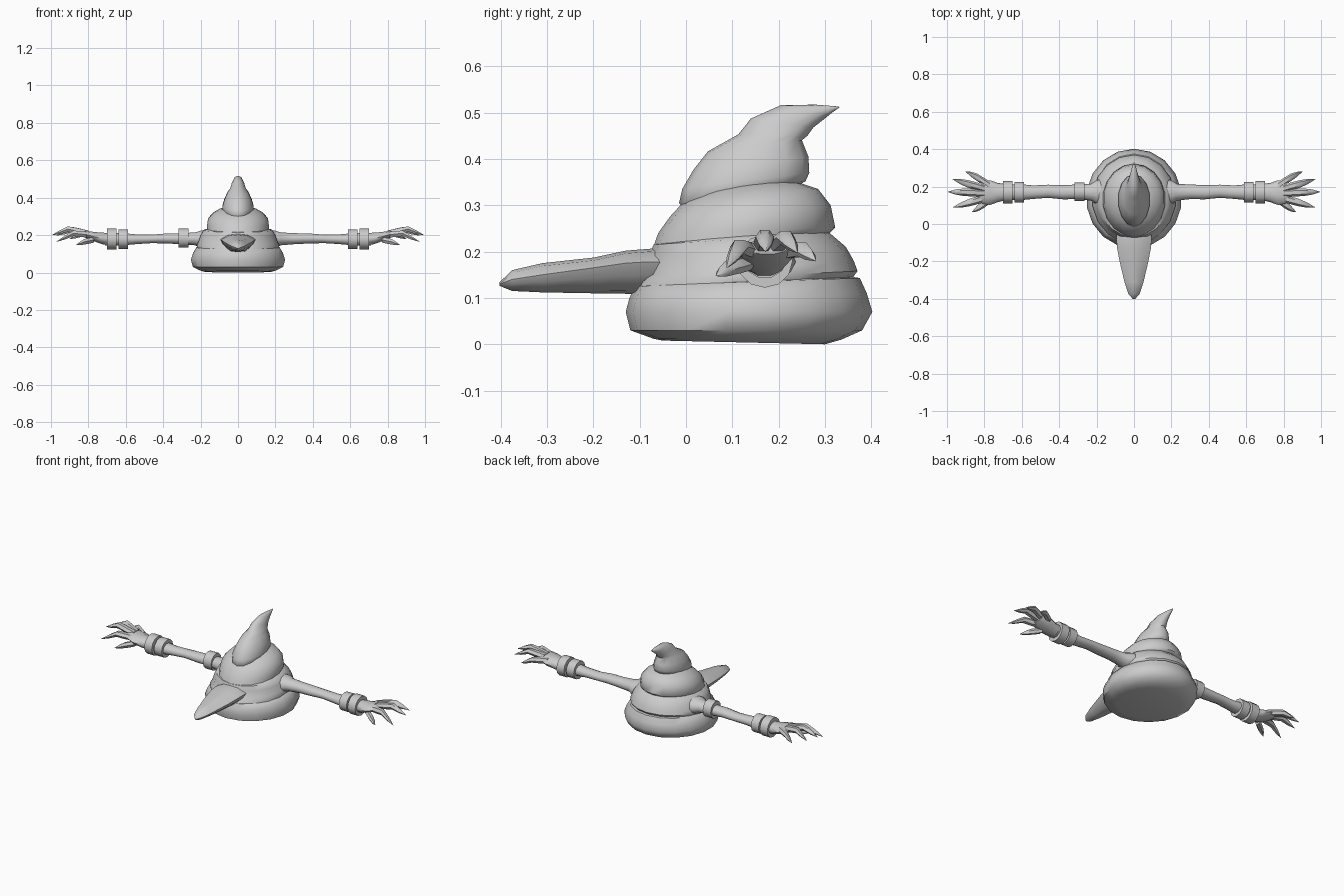
import bpy, bmesh, math
from mathutils import Vector

grey = bpy.data.materials.new("warm_grey")
grey.diffuse_color = (0.6, 0.6, 0.6, 1)


def loft(name, rings, angle=50):
    """Skin a list of equal-length point rings and cap both ends."""
    bm = bmesh.new()
    vs = [[bm.verts.new(p) for p in r] for r in rings]
    n = len(vs[0])
    for a, b in zip(vs, vs[1:]):
        for i in range(n):
            j = (i + 1) % n
            bm.faces.new((a[i], a[j], b[j], b[i]))
    bm.faces.new(vs[0][::-1])
    bm.faces.new(vs[-1])
    bmesh.ops.recalc_face_normals(bm, faces=bm.faces)
    me = bpy.data.meshes.new(name)
    bm.to_mesh(me)
    bm.free()
    me.materials.append(grey)
    ob = bpy.data.objects.new(name, me)
    bpy.context.collection.objects.link(ob)
    bpy.ops.object.select_all(action='DESELECT')
    ob.select_set(True)
    bpy.context.view_layer.objects.active = ob
    bpy.ops.object.shade_smooth_by_angle(angle=math.radians(angle))
    return ob


def coil(name, rows, n=18):
    """Tilted rings: front y, front z, back y, back z, half width."""
    rings = []
    for yf, zf, yb, zb, hx in rows:
        ring = []
        for i in range(n):
            t = 2 * math.pi * i / n
            k = (1 - math.cos(t)) / 2
            ring.append((hx * math.sin(t), yf + (yb - yf) * k, zf + (zb - zf) * k))
        rings.append(ring)
    return loft(name, rings)


def tube(name, path, n=10, mirror=False, angle=50):
    """Limb along +x: centre x, y, z, then half width in y and in z."""
    s = -1 if mirror else 1
    rings = [[(s * x, y + ry * math.cos(2 * math.pi * i / n),
               z + rz * math.sin(2 * math.pi * i / n)) for i in range(n)]
             for x, y, z, ry, rz in path]
    return loft(name, rings, angle)


# Stacked coils of the body
coil("base_coil", [(-.05, .008, .30, .0, .18), (-.07, .012, .335, .01, .205),
                   (-.12, .03, .38, .03, .245), (-.13, .07, .402, .07, .256),
                   (-.122, .10, .39, .11, .243), (-.11, .125, .375, .143, .225),
                   (-.06, .135, .33, .15, .18)])
coil("second_coil", [(-.08, .09, .33, .12, .19), (-.115, .10, .35, .13, .212),
                     (-.105, .135, .37, .158, .224), (-.088, .15, .362, .18, .215),
                     (-.08, .19, .345, .21, .203), (-.07, .215, .31, .24, .185),
                     (-.03, .225, .27, .255, .14)])
coil("third_coil", [(-.06, .19, .27, .225, .14), (-.074, .20, .31, .24, .165),
                    (-.06, .24, .322, .252, .168), (-.035, .275, .312, .30, .163),
                    (-.01, .302, .285, .335, .135), (.03, .325, .235, .352, .10),
                    (.06, .335, .20, .356, .07)])
coil("peak_coil", [(.0, .285, .22, .33, .06), (-.015, .305, .258, .352, .082),
                   (-.008, .335, .266, .37, .086), (.015, .375, .264, .405, .075),
                   (.047, .416, .25, .44, .058), (.113, .453, .262, .45, .042),
                   (.14, .487, .275, .468, .034), (.205, .516, .297, .485, .022),
                   (.28, .517, .313, .498, .012), (.33, .513, .331, .511, .001)], 14)

# Long nose, ridged at the sides: y, top z, side z, bottom z, half width
nose = []
for y, zt, zs, zb, w in [(.02, .21, .175, .11, .09), (-.08, .206, .178, .108, .094),
                         (-.13, .202, .175, .109, .09), (-.20, .187, .165, .11, .077),
                         (-.31, .175, .15, .112, .051), (-.375, .16, .14, .115, .03),
                         (-.402, .134, .13, .126, .005)]:
    nose.append([(0, y, zt), (w * .55, y, zt - .006), (w, y, zs), (w * .85, y, zs * .6 + zb * .4),
                 (w * .45, y, zb + .006), (0, y, zb), (-w * .45, y, zb + .006),
                 (-w * .85, y, zs * .6 + zb * .4), (-w, y, zs), (-w * .55, y, zt - .006)])
loft("nose", nose)

# Finger paths: root, knuckle and tip points
fingers = {
    "thumb": [(.77, .13, .175), (.82, .095, .165), (.865, .065, .148)],
    "index_finger": [(.79, .14, .20), (.88, .115, .21), (.97, .088, .165)],
    "middle_finger": [(.80, .165, .21), (.91, .17, .232), (.995, .172, .20)],
    "ring_finger": [(.80, .19, .21), (.89, .215, .23), (.97, .24, .198)],
    "little_finger": [(.77, .205, .20), (.84, .25, .205), (.90, .28, .18)],
}

for mirror, side in ((False, "right"), (True, "left")):
    tube(side + "_arm", [(.14, .17, .175, .075, .05), (.20, .17, .178, .065, .048),
                         (.23, .17, .18, .045, .036), (.30, .172, .181, .039, .031),
                         (.38, .17, .182, .038, .028), (.46, .175, .18, .035, .024),
                         (.54, .17, .178, .036, .027), (.60, .17, .178, .042, .033),
                         (.66, .17, .178, .042, .035), (.71, .17, .178, .044, .036)],
         mirror=mirror)
    # Palm flares out and flattens towards the knuckles
    tube(side + "_palm", [(.69, .17, .178, .044, .035), (.73, .168, .183, .052, .032),
                          (.77, .168, .192, .066, .026), (.81, .17, .203, .062, .021),
                          (.83, .175, .208, .045, .014)], mirror=mirror)
    for name, pts in fingers.items():
        a, b, c = (Vector(p) for p in pts)
        tube(side + "_" + name,
             [(*a, .021, .017), (*a.lerp(b, .6), .021, .018), (*b, .020, .017),
              (*b.lerp(c, .5), .014, .012), (*c, .001, .001)], 6, mirror)
    # Paired wrist bands
    for k, (x0, x1, r) in enumerate(((.588, .638, .055), (.65, .70, .06))):
        tube(f"{side}_wrist_band_{k + 1}",
             [(x0, .17, .179, r * .8, r * .75), (x0, .17, .179, r, r * .95),
              (x1, .17, .179, r, r * .95), (x1, .17, .179, r * .8, r * .75)], 12, mirror)

# Single upper arm band
tube("upper_arm_band", [(.265, .172, .184, .04, .04), (.265, .172, .184, .049, .051),
                        (.318, .172, .184, .049, .051), (.318, .172, .184, .04, .04)], 12, True)
